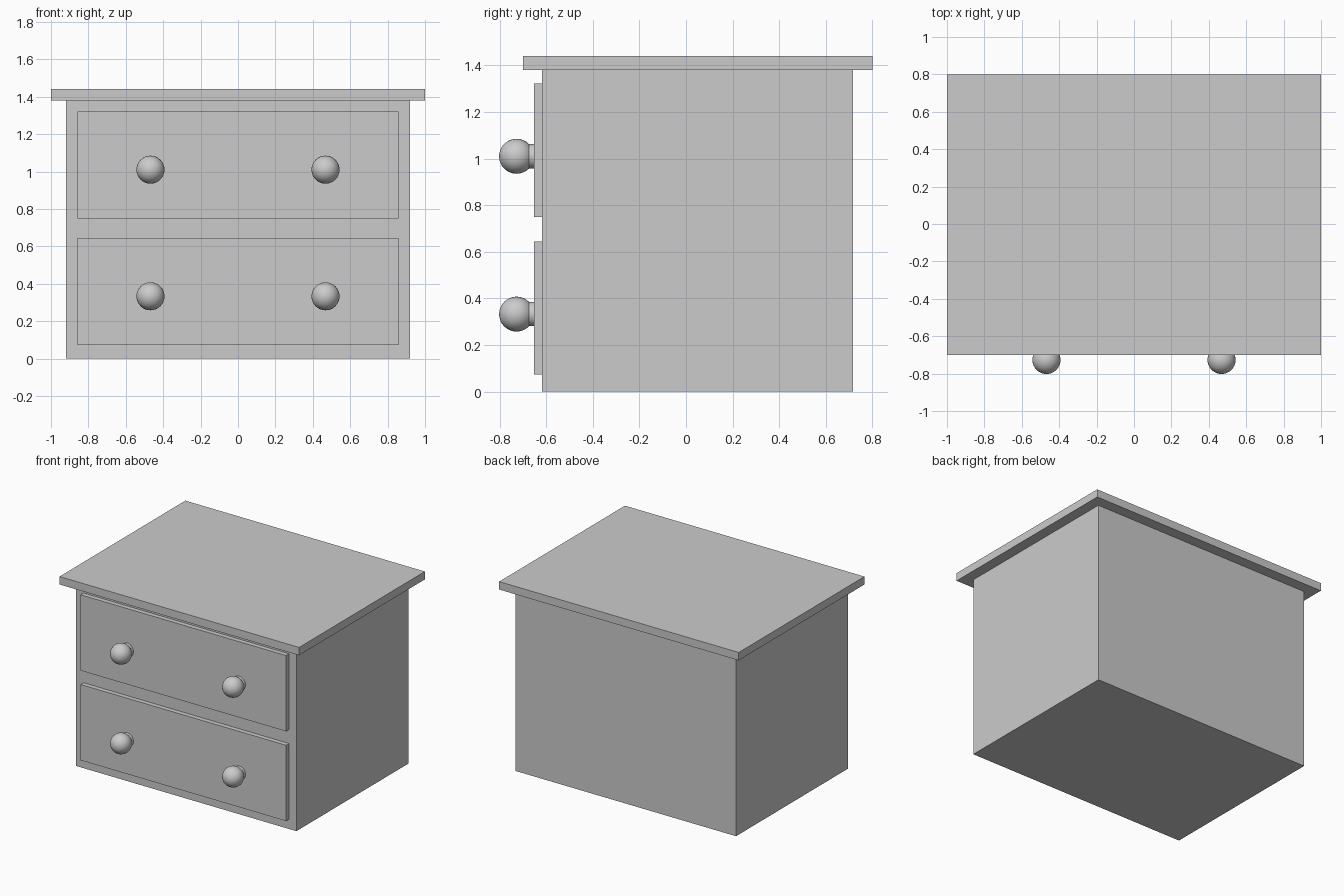
import bpy, math

if "Cube" in bpy.data.objects:
    bpy.data.objects.remove(bpy.data.objects["Cube"])


def box(name, x, y, z):
    """Box from (min, max) ranges on each axis."""
    bpy.ops.mesh.primitive_cube_add(size=1)
    o = bpy.context.object
    o.name = name
    o.location = [(r[0] + r[1]) / 2 for r in (x, y, z)]
    o.scale = [r[1] - r[0] for r in (x, y, z)]
    bpy.ops.object.transform_apply(location=False, rotation=False, scale=True)
    return o


def knob(name, x, z):
    """Round ball on a short stem, pointing to the front."""
    turn = (math.pi / 2, 0, 0)
    bpy.ops.mesh.primitive_uv_sphere_add(segments=32, ring_count=16, radius=0.075,
                                         location=(x, -0.727, z), rotation=turn)
    bpy.context.object.name = name + "_ball"
    bpy.ops.object.shade_smooth_by_angle()
    bpy.ops.mesh.primitive_cylinder_add(vertices=32, radius=0.052, depth=0.05,
                                        location=(x, -0.672, z), rotation=turn)
    bpy.context.object.name = name + "_stem"
    bpy.ops.object.shade_smooth_by_angle()


# Carcass and overhanging top
box("cabinet_body", (-0.92, 0.92), (-0.617, 0.717), (0, 1.38))
box("top_board", (-1, 1), (-0.70, 0.80), (1.38, 1.44))

# Two drawers, each with a pair of knobs
for level, z0 in (("lower", 0.073), ("upper", 0.75)):
    box(level + "_drawer_front", (-0.858, 0.858), (-0.652, -0.612), (z0, z0 + 0.572))
    for side, x in (("left", -0.468), ("right", 0.468)):
        knob(f"{level}_{side}_knob", x, z0 + 0.26)
